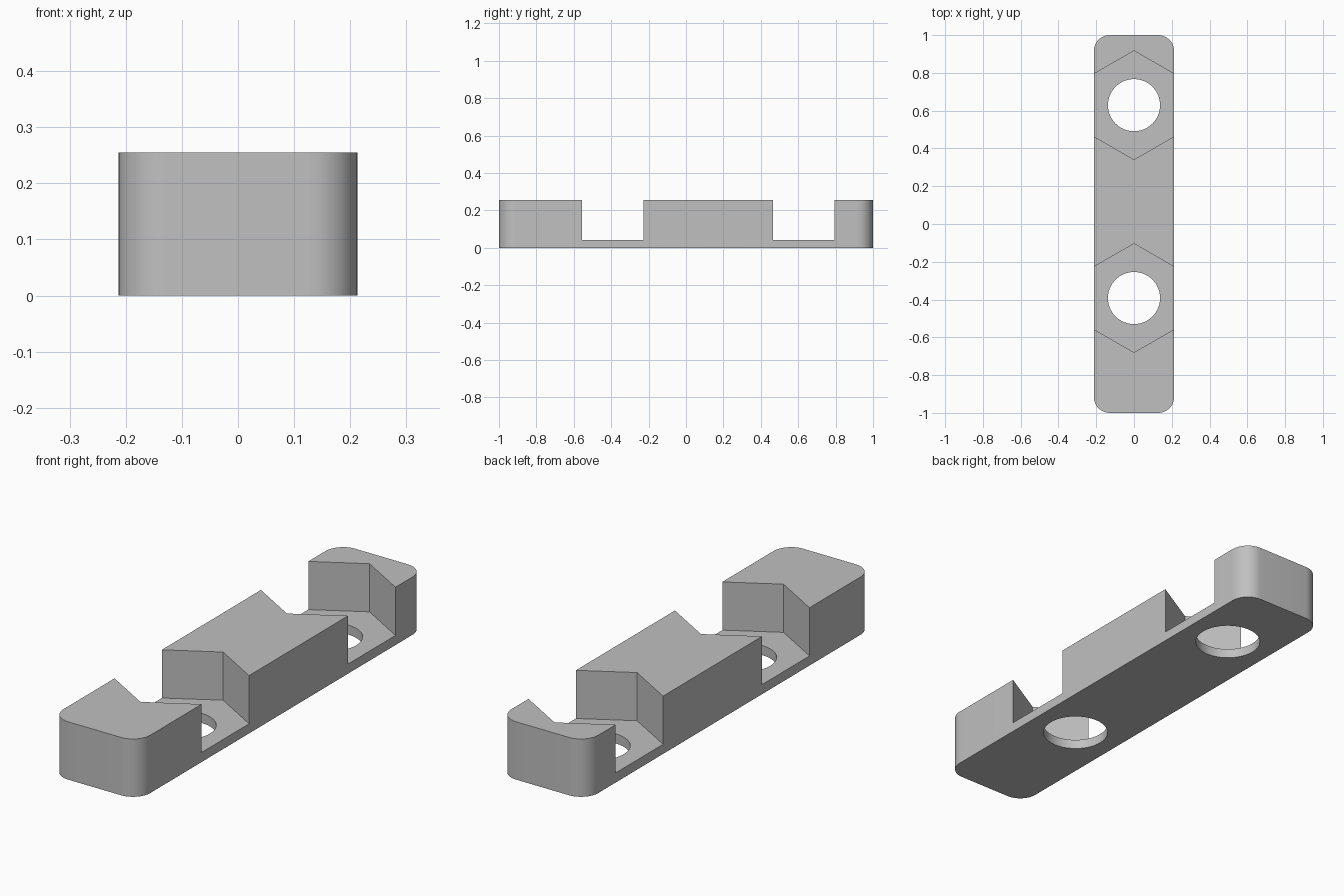
import bpy, bmesh, math
from mathutils import Matrix

cube = bpy.data.objects.get("Cube")
if cube:
    bpy.data.objects.remove(cube, do_unlink=True)

HALF_W, HALF_L, HEIGHT, FLOOR = 0.2128, 1.0, 0.2553, 0.0426
CORNER = 0.085
POCKETS = (0.629, -0.392)

grey = bpy.data.materials.new("plain grey")
grey.use_nodes = True
colour = (0.53, 0.53, 0.53, 1)
grey.diffuse_color = colour
grey.node_tree.nodes["Principled BSDF"].inputs["Base Color"].default_value = colour


def new_object(name, bm):
    mesh = bpy.data.meshes.new(name)
    bm.to_mesh(mesh)
    bm.free()
    mesh.materials.append(grey)
    ob = bpy.data.objects.new(name, mesh)
    bpy.context.collection.objects.link(ob)
    return ob


def prism(name, sides, radius, y, bottom, top):
    # upright prism with one corner pointing along y
    bm = bmesh.new()
    spin = Matrix.Rotation(math.pi / 2, 4, "Z") if sides == 6 else Matrix()
    ring = [bm.verts.new(spin @ Matrix.Rotation(2 * math.pi * i / sides, 4, "Z")
                         @ Matrix.Translation((radius, 0, 0)).translation)
            for i in range(sides)]
    base = bm.faces.new(ring)
    bmesh.ops.translate(bm, verts=ring, vec=(0, y, bottom))
    top_part = bmesh.ops.extrude_face_region(bm, geom=[base])["geom"]
    bmesh.ops.translate(bm, vec=(0, 0, top - bottom),
                        verts=[v for v in top_part if isinstance(v, bmesh.types.BMVert)])
    bmesh.ops.recalc_face_normals(bm, faces=bm.faces)
    ob = new_object(name, bm)
    ob.hide_render = True
    return ob


# Long block with rounded upright corners
bm = bmesh.new()
bmesh.ops.create_cube(bm, size=1)
bmesh.ops.scale(bm, vec=(2 * HALF_W, 2 * HALF_L, HEIGHT), verts=bm.verts)
bmesh.ops.translate(bm, vec=(0, 0, HEIGHT / 2), verts=bm.verts)
uprights = [e for e in bm.edges
            if abs(e.verts[0].co.z - e.verts[1].co.z) > HEIGHT / 2]
bmesh.ops.bevel(bm, geom=uprights, offset=CORNER, segments=12,
                profile=0.5, affect="EDGES")
block = new_object("holder_block", bm)

# Hexagonal pockets open at the sides, each with a round through hole
cutters = []
for i, y in enumerate(POCKETS, 1):
    cutters.append(prism(f"pocket_cutter_{i}", 6, 0.288, y, FLOOR, HEIGHT + 0.1))
    cutters.append(prism(f"hole_cutter_{i}", 64, 0.138, y, -0.1, FLOOR + 0.05))

bpy.context.view_layer.objects.active = block
block.select_set(True)
for cutter in cutters:
    cut = block.modifiers.new(cutter.name, "BOOLEAN")
    cut.operation = "DIFFERENCE"
    cut.solver = "EXACT"
    cut.object = cutter
    bpy.ops.object.modifier_apply(modifier=cut.name)
    bpy.data.objects.remove(cutter, do_unlink=True)

bpy.ops.object.shade_smooth_by_angle(angle=math.radians(30))
